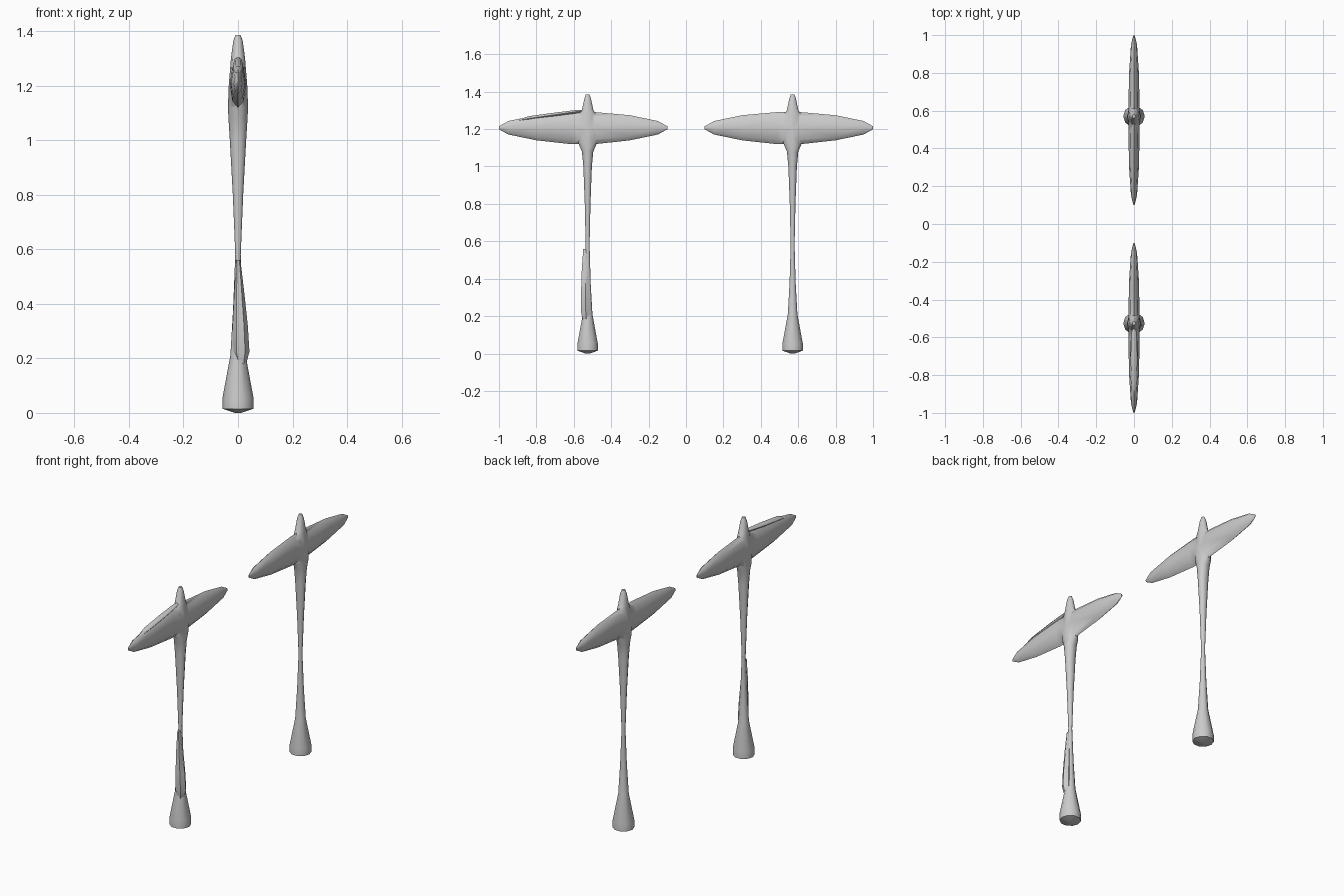
import bpy, bmesh, math
from mathutils import Vector

if "Cube" in bpy.data.objects:
    bpy.data.objects.remove(bpy.data.objects["Cube"])


def loft(name, axis, sections, sides=8):
    """Sections are (position along axis, offset u, offset v, radius u, radius v).
    axis 'Z': u = x, v = y.   axis 'Y': u = x, v = z."""
    bm = bmesh.new()
    rings = []
    for t, cu, cv, ru, rv in sections:
        ring = []
        for i in range(sides):
            a = 2 * math.pi * i / sides
            u, v = cu + ru * math.cos(a), cv + rv * math.sin(a)
            ring.append(bm.verts.new((u, v, t) if axis == 'Z' else (u, t, v)))
        rings.append(ring)
    for r0, r1 in zip(rings, rings[1:]):
        for i in range(sides):
            j = (i + 1) % sides
            bm.faces.new((r0[i], r0[j], r1[j], r1[i]))
    bm.faces.new(rings[0])
    bm.faces.new(rings[-1])
    bmesh.ops.recalc_face_normals(bm, faces=bm.faces)
    me = bpy.data.meshes.new(name)
    bm.to_mesh(me)
    bm.free()
    ob = bpy.data.objects.new(name, me)
    bpy.context.collection.objects.link(ob)
    return ob


def finish(ob):
    bpy.ops.object.select_all(action='DESELECT')
    ob.select_set(True)
    bpy.context.view_layer.objects.active = ob
    for m in list(ob.modifiers):
        bpy.ops.object.modifier_apply(modifier=m.name)
    bpy.ops.object.shade_smooth_by_angle(angle=math.radians(55))


# shaft profile: height, half width in x, half width in y
SHAFT = [(0.0, 0.012, 0.012), (0.015, 0.057, 0.057), (0.055, 0.057, 0.057),
         (0.21, 0.028, 0.027), (0.38, 0.018, 0.017), (0.58, 0.010, 0.011),
         (0.80, 0.019, 0.016), (1.00, 0.030, 0.024), (1.08, 0.035, 0.032),
         (1.12, 0.037, 0.050), (1.20, 0.034, 0.060), (1.285, 0.027, 0.044),
         (1.30, 0.026, 0.033), (1.365, 0.017, 0.018), (1.386, 0.009, 0.010)]

# crossbar half profile: y distance, centre height, half width x, half height z
BAR = [(0.45, 1.207, 0.003, 0.008), (0.40, 1.207, 0.016, 0.036),
       (0.25, 1.207, 0.026, 0.067), (0.06, 1.205, 0.030, 0.086)]

for label, cy, off in (("front", -0.55, 0.024), ("back", 0.55, 0.02)):
    # upright shaft with flared foot and pointed top
    shaft = loft(label + "_post", 'Z',
                 [(z, 0, cy + off, rx, ry) for z, rx, ry in SHAFT], 10)
    # tapered crossbar
    half = [(cy - d, 0, z, rx, rz) for d, z, rx, rz in BAR]
    other = [(cy + d, 0, z, rx, rz) for d, z, rx, rz in reversed(BAR)]
    bar = loft(label + "_crossbar", 'Y', half + other, 8)
    mod = shaft.modifiers.new("join_bar", 'BOOLEAN')
    mod.operation, mod.object, mod.solver = 'UNION', bar, 'EXACT'
    finish(shaft)
    bpy.data.objects.remove(bar)

# raised splint along the lower front post
splint = loft("post_splint", 'Z',
              [(0.18, 0.012, -0.533, 0.018, 0.022), (0.225, 0.010, -0.536, 0.032, 0.030),
               (0.32, 0.008, -0.537, 0.028, 0.028), (0.45, 0.004, -0.538, 0.018, 0.022),
               (0.56, 0.001, -0.539, 0.008, 0.012)], 6)
finish(splint)

# thin ridge along the top of the front crossbar
ridge = loft("crossbar_ridge", 'Y',
             [(-0.90, 0, 1.245, 0.008, 0.006), (-0.84, 0, 1.257, 0.016, 0.014),
              (-0.70, 0, 1.277, 0.018, 0.013), (-0.58, 0, 1.294, 0.014, 0.010),
              (-0.55, 0, 1.298, 0.008, 0.006)], 6)
finish(ridge)
